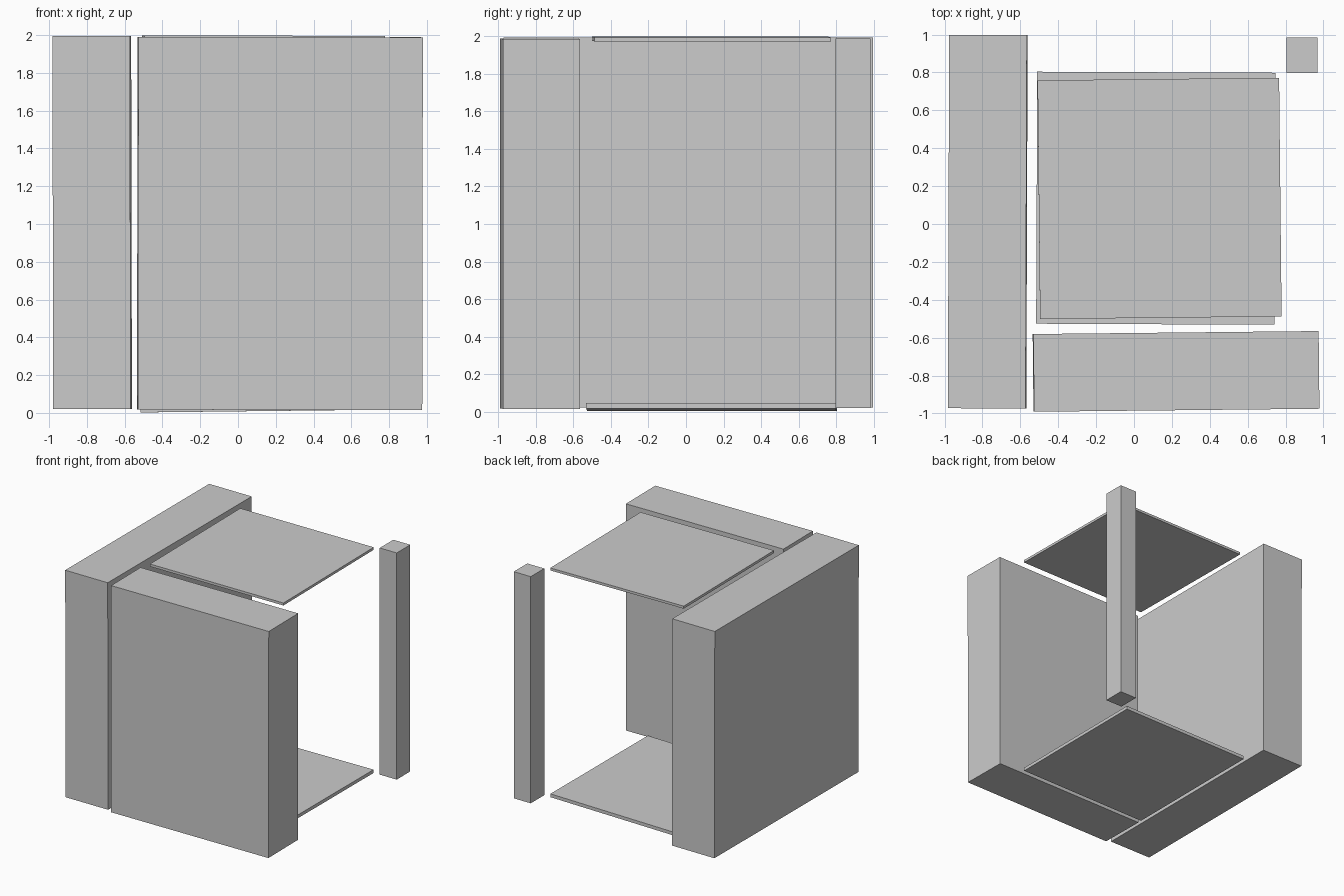
import bpy
from math import radians

if "Cube" in bpy.data.objects:
    bpy.data.objects.remove(bpy.data.objects["Cube"])


def box(name, center, size, tilt=(0, 0, 0)):
    """Solid box with a small tilt in degrees about x, y, z."""
    bpy.ops.mesh.primitive_cube_add(size=1, location=center,
                                    rotation=[radians(a) for a in tilt])
    ob = bpy.context.object
    ob.name = name
    ob.scale = size
    bpy.ops.object.transform_apply(location=False, rotation=False, scale=True)
    return ob


# Thick walls on the left and front
box("left_wall", (-0.772, 0.012, 1.008), (0.410, 1.970, 1.974), (0, -0.12, -0.2))
box("front_wall", (0.222, -0.778, 1.002), (1.506, 0.410, 1.972), (0, 0.1, 0.6))

# Thin roof and floor panels, slightly askew
box("roof_panel", (0.135, 0.135, 1.986), (1.275, 1.260, 0.022), (0, 0.15, 0.6))
box("floor_panel", (0.115, 0.136, 0.024), (1.257, 1.330, 0.029), (0, -0.65, -0.25))

# Corner post at the back right
box("corner_post", (0.887, 0.891, 1.004), (0.163, 0.186, 1.972))
